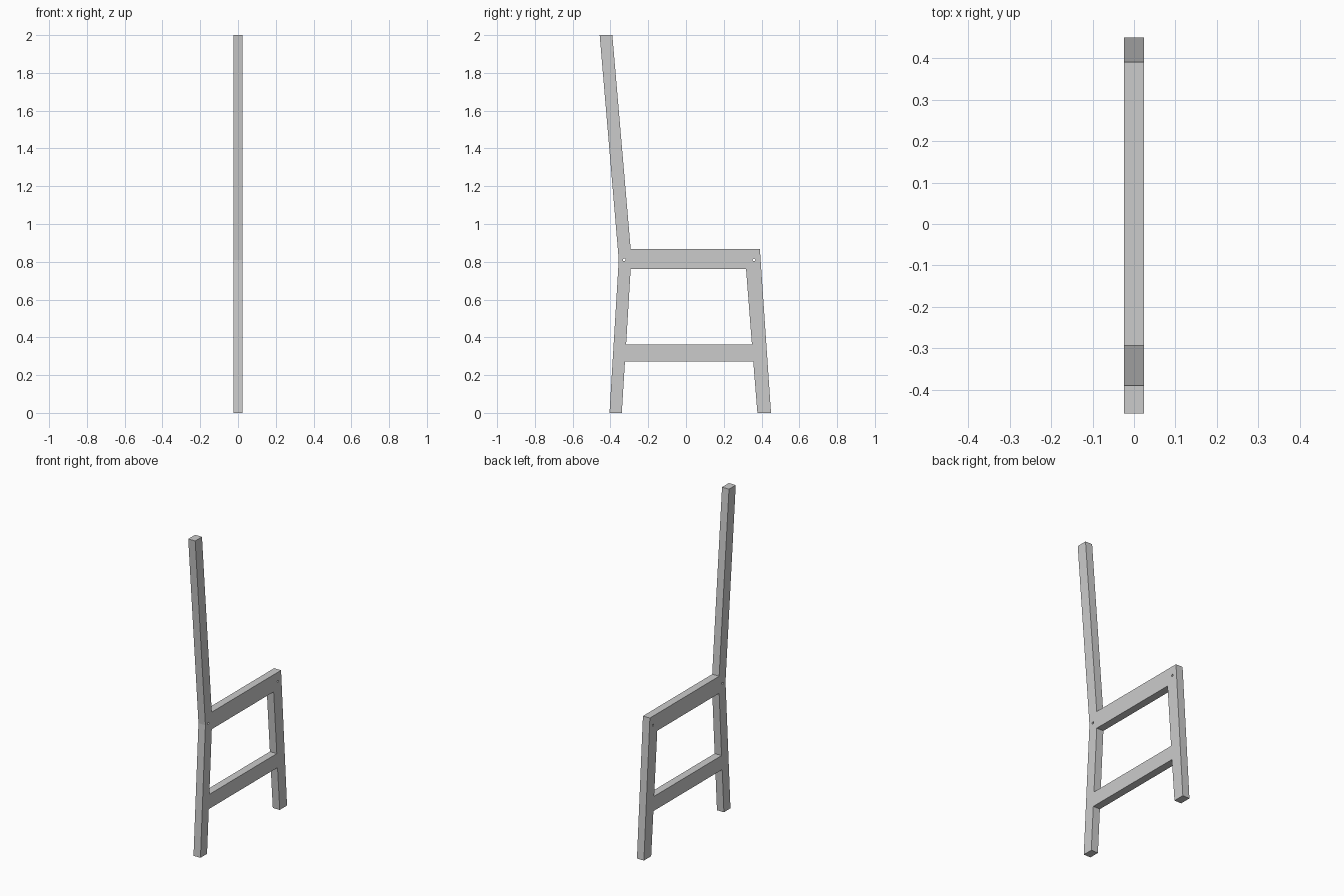
import bpy, bmesh, math
from mathutils import Matrix

if "Cube" in bpy.data.objects:
    bpy.data.objects.remove(bpy.data.objects["Cube"])

HALF_WIDTH = 0.024


def circle(y, z, r, n=16):
    return [(y + r * math.cos(2 * math.pi * i / n),
             z + r * math.sin(2 * math.pi * i / n)) for i in range(n)]


# Side silhouette (y, z): splayed legs, raked back post, seat rail, stretcher
outline = [(-0.405, 0), (-0.34, 0), (-0.323, 0.273), (0.356, 0.273),
           (0.378, 0), (0.45, 0), (0.391, 0.868), (-0.293, 0.868),
           (-0.39, 2), (-0.457, 2), (-0.356, 0.81)]
# Opening between seat rail and stretcher
opening = [(-0.317, 0.363), (0.349, 0.363), (0.318, 0.761), (-0.293, 0.761)]
# Bolt holes at the seat rail joints
holes = [circle(y, 0.81, 0.007) for y in (-0.327, 0.36)]

# Filled curve; inner loops become through holes
curve = bpy.data.curves.new("chair_side_frame", "CURVE")
curve.dimensions = "2D"
curve.fill_mode = "BOTH"
curve.extrude = HALF_WIDTH
for loop in [outline, opening] + holes:
    spline = curve.splines.new("POLY")
    spline.points.add(len(loop) - 1)
    for point, (y, z) in zip(spline.points, loop):
        point.co = (y, z, 0, 1)
    spline.use_cyclic_u = True

frame = bpy.data.objects.new("chair_side_frame", curve)
bpy.context.collection.objects.link(frame)
bpy.context.view_layer.objects.active = frame
frame.select_set(True)
bpy.ops.object.convert(target="MESH")
frame = bpy.context.object

# Stand the profile up in the YZ plane and weld it into one solid
mesh = frame.data
bm = bmesh.new()
bm.from_mesh(mesh)
bm.transform(Matrix(((0, 0, 1, 0), (1, 0, 0, 0), (0, 1, 0, 0), (0, 0, 0, 1))))
bmesh.ops.remove_doubles(bm, verts=bm.verts, dist=0.0002)
bmesh.ops.recalc_face_normals(bm, faces=bm.faces)
for face in bm.faces:
    face.smooth = False
bm.to_mesh(mesh)
bm.free()
